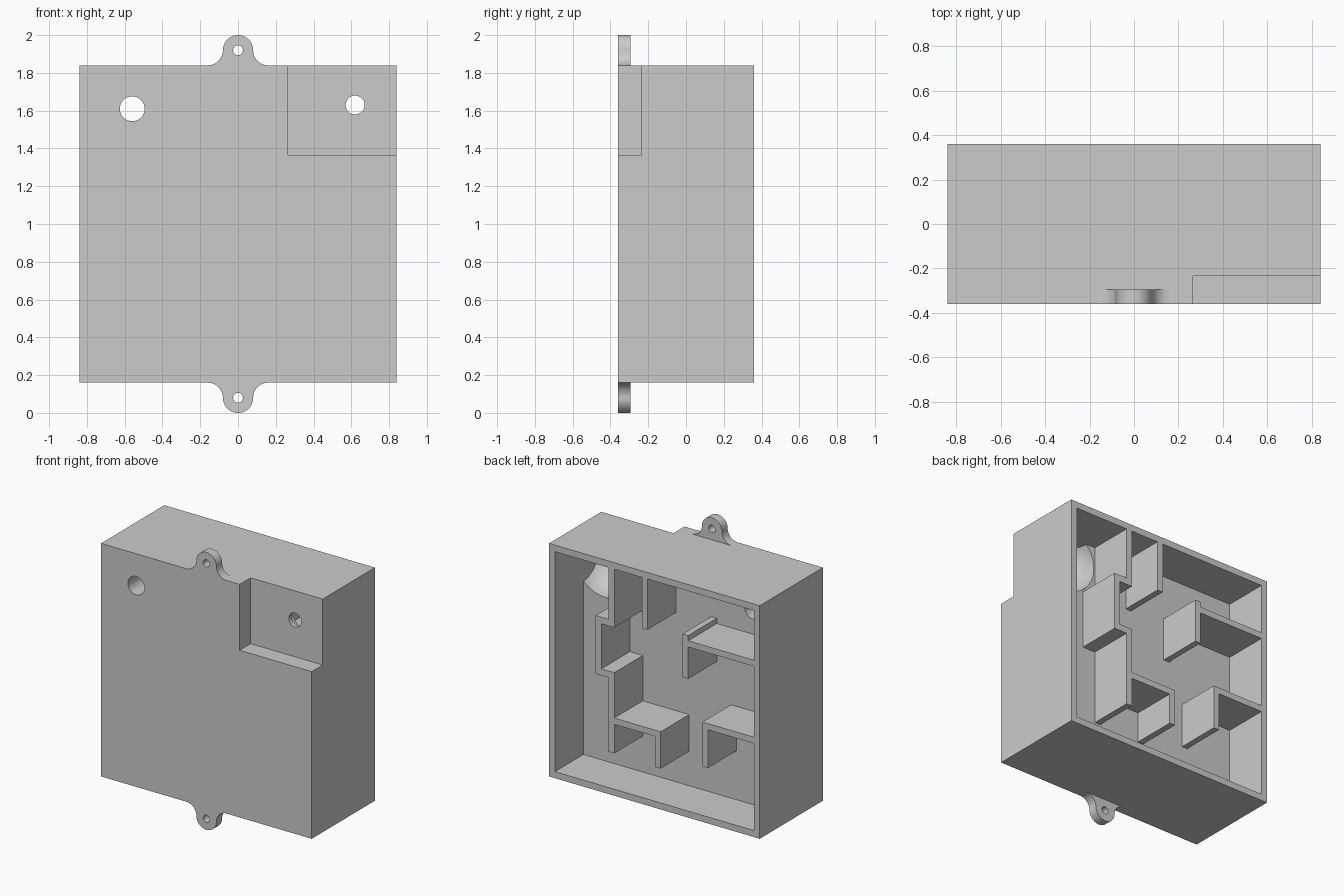
import bpy, bmesh, math
from mathutils import Matrix

if "Cube" in bpy.data.objects:
    bpy.data.objects.remove(bpy.data.objects["Cube"], do_unlink=True)

grey = bpy.data.materials.new("plain grey")
grey.use_nodes = True
grey.diffuse_color = (0.6, 0.6, 0.6, 1)
grey.node_tree.nodes["Principled BSDF"].inputs["Base Color"].default_value = (0.6, 0.6, 0.6, 1)

# Main levels
HALF, FRONT, BACK = 0.84, -0.36, 0.36
LOW, HIGH = 0.16, 1.84
WALL = 0.047
FLOOR = 0.035
IN_X, IN_LOW, IN_HIGH = HALF - WALL, LOW + WALL, HIGH - WALL


def finish(name, bm):
    bmesh.ops.recalc_face_normals(bm, faces=bm.faces)
    mesh = bpy.data.meshes.new(name)
    bm.to_mesh(mesh)
    bm.free()
    obj = bpy.data.objects.new(name, mesh)
    bpy.context.collection.objects.link(obj)
    mesh.materials.append(grey)
    return obj


def extrude(name, outline, y0, y1):
    """Extrude an (x, z) outline from y0 to y1."""
    bm = bmesh.new()
    face = bm.faces.new([bm.verts.new((x, y0, z)) for x, z in outline])
    side = bmesh.ops.extrude_face_region(bm, geom=[face])["geom"]
    moved = [v for v in side if isinstance(v, bmesh.types.BMVert)]
    bmesh.ops.translate(bm, verts=moved, vec=(0, y1 - y0, 0))
    return finish(name, bm)


def box(name, x0, x1, y0, y1, z0, z1):
    return extrude(name, [(x0, z0), (x1, z0), (x1, z1), (x0, z1)], y0, y1)


def arc(cx, cz, r, start, end, steps=16):
    angles = [math.radians(start + (end - start) * i / steps) for i in range(steps + 1)]
    return [(cx + r * math.cos(a), cz + r * math.sin(a)) for a in angles]


def rod(name, x, z, r):
    return extrude(name, arc(x, z, r, 0, 360, 48)[:-1], -1, 1)


def combine(obj, tool, operation="DIFFERENCE"):
    mod = obj.modifiers.new("cut", "BOOLEAN")
    mod.object, mod.operation, mod.solver = tool, operation, "EXACT"
    bpy.context.view_layer.objects.active = obj
    bpy.ops.object.modifier_apply(modifier=mod.name)
    bpy.data.objects.remove(tool, do_unlink=True)


def smooth(obj):
    bpy.ops.object.select_all(action="DESELECT")
    obj.select_set(True)
    bpy.context.view_layer.objects.active = obj
    bpy.ops.object.shade_smooth_by_angle(angle=math.radians(30))


# Housing: thick front slab with an open tray at the back
housing = box("housing", -HALF, HALF, FRONT, BACK, LOW, HIGH)
combine(housing, box("tray_cutter", -IN_X, IN_X, FLOOR, 1, IN_LOW, IN_HIGH))

# Square step in the front corner
combine(housing, box("step_cutter", 0.265, 1, -1, -0.235, 1.365, 2))

# Round bowl behind the stepped corner, kept inside the walls
HOLE_X, HOLE_Z = 0.62, 1.63
bm = bmesh.new()
bmesh.ops.create_uvsphere(bm, u_segments=48, v_segments=24, radius=0.245,
                          matrix=Matrix.Translation((HOLE_X, FLOOR, HOLE_Z)) @ Matrix.Rotation(math.pi / 2, 4, "X"))
bowl = finish("bowl_cutter", bm)
combine(bowl, box("bowl_limit", 0, IN_X, -1, 0.2, 1, IN_HIGH), "INTERSECT")
combine(housing, bowl)

# Two through holes
combine(housing, rod("small_hole_cutter", HOLE_X, HOLE_Z, 0.05))
combine(housing, rod("large_hole_cutter", -0.56, 1.61, 0.066))
smooth(housing)

# Mounting tabs with flared feet, top and bottom
R = 0.08
flare = arc(2 * R, R, R, 270, 180, 10) + arc(0, R, R, 0, 180, 24)[1:-1] + arc(-2 * R, R, R, 0, -90, 10)
for name, base, way in (("top_tab", HIGH, 1), ("bottom_tab", LOW, -1)):
    tab = extrude(name, [(x, base + way * z) for x, z in flare], FRONT, -0.295)
    combine(tab, rod("tab_hole_cutter", 0, base + way * R, 0.026))
    smooth(tab)

# Internal ribs, flush with the rim
T = 0.045
ribs = {
    "long_jogged_rib": [
        (0.365, IN_HIGH), (0.365, 1.42), (0.468, 1.42), (0.468, 1.0), (0.365, 1.0),
        (0.365, 0.465), (0.32, 0.465), (0.32, 0.675), (-0.005, 0.675), (-0.005, 0.455),
        (-0.05, 0.455), (-0.05, 0.72), (0.32, 0.72), (0.32, 1.047), (0.423, 1.047),
        (0.423, 1.372), (0.32, 1.372), (0.32, IN_HIGH)],
    "short_top_rib": [(0.1, IN_HIGH), (0.1, 1.427), (0.1 - T, 1.427), (0.1 - T, IN_HIGH)],
    "upper_side_rib": [
        (-IN_X, 1.435), (-0.27, 1.435), (-0.27, 1.473), (-0.226, 1.473), (-0.226, 1.16),
        (-0.27, 1.16), (-0.27, 1.39), (-IN_X, 1.39)],
    "lower_side_rib": [
        (-IN_X, 0.88), (-0.384, 0.88), (-0.384, 0.56), (-0.428, 0.56),
        (-0.428, 0.835), (-IN_X, 0.835)],
}
for name, outline in ribs.items():
    extrude(name, outline, FLOOR, BACK)
